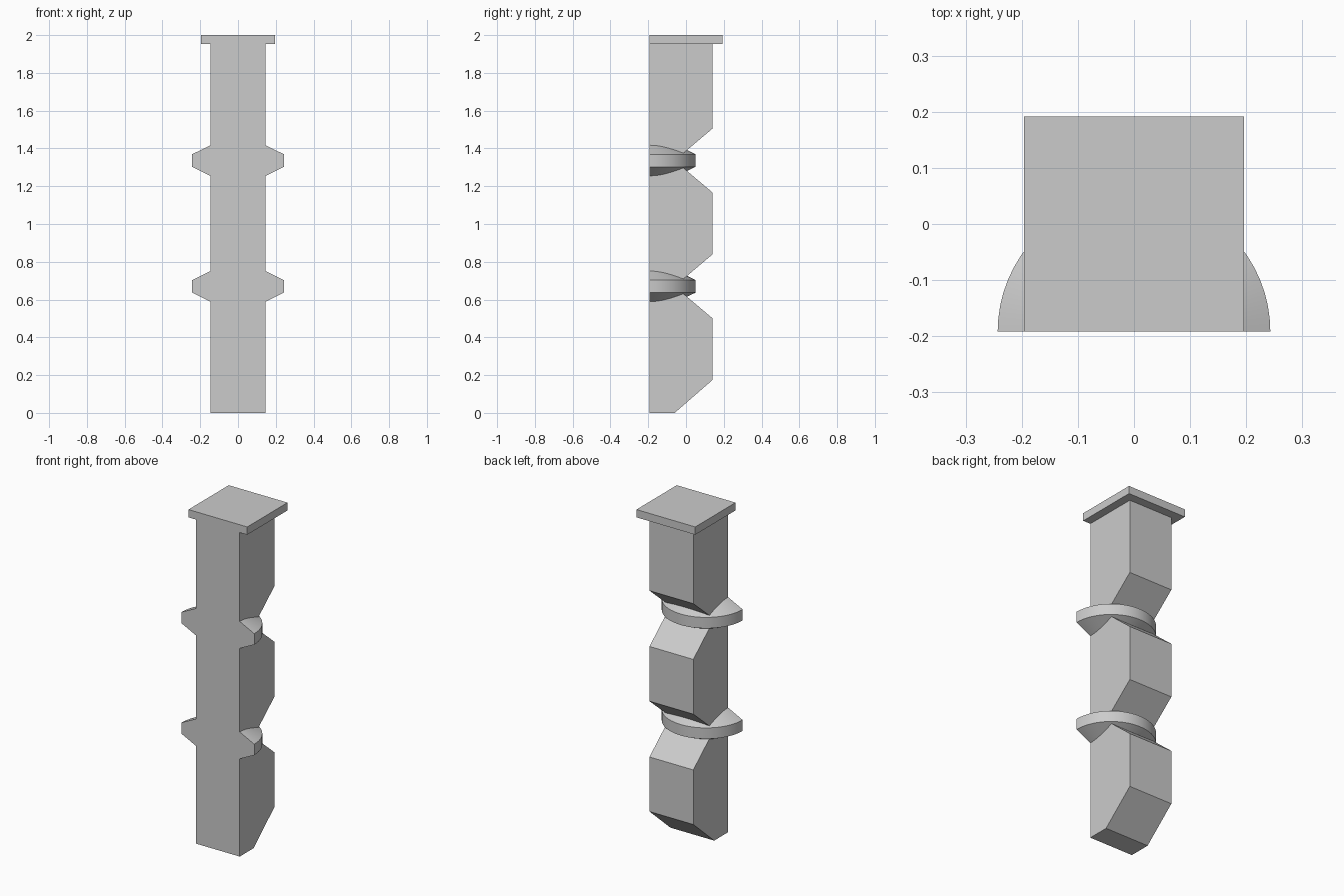
import bpy
import bmesh
from math import pi, radians
from mathutils import Matrix, Vector

cube = bpy.data.objects.get("Cube")
if cube:
    bpy.data.objects.remove(cube, do_unlink=True)

grey = bpy.data.materials.new("light_grey")
grey.use_nodes = True
colour = (0.6, 0.6, 0.6, 1)
grey.diffuse_color = colour
grey.node_tree.nodes["Principled BSDF"].inputs["Base Color"].default_value = colour

FRONT = -0.192      # flat front plane shared by all parts
HALF = 0.146        # half width of the post
HEIGHT = 2.0
CAP = 0.047         # cap thickness
RINGS = (0.67, 1.336)


def finish(name, bm):
    bmesh.ops.recalc_face_normals(bm, faces=bm.faces)
    mesh = bpy.data.meshes.new(name)
    bm.to_mesh(mesh)
    bm.free()
    mesh.materials.append(grey)
    obj = bpy.data.objects.new(name, mesh)
    bpy.context.collection.objects.link(obj)
    return obj


# Post: side profile with V notches in the back, extruded across the width
back, notch, rise = 0.139, -0.06, 0.168
profile = [(FRONT, 0), (notch, 0), (back, 0.173)]
for z in RINGS:
    profile += [(back, z - rise), (notch, z), (back, z + rise)]
profile += [(back, HEIGHT - CAP), (FRONT, HEIGHT - CAP)]
bm = bmesh.new()
side = bm.faces.new([bm.verts.new((-HALF, y, z)) for y, z in profile])
new = bmesh.ops.extrude_face_region(bm, geom=[side])["geom"]
bmesh.ops.translate(bm, vec=(2 * HALF, 0, 0),
                    verts=[v for v in new if isinstance(v, bmesh.types.BMVert)])
finish("post", bm)

# Square cap plate
bm = bmesh.new()
bmesh.ops.create_cube(bm, size=1, matrix=Matrix.Translation((0, 0, HEIGHT - CAP / 2))
                      @ Matrix.Diagonal((0.392, -2 * FRONT, CAP, 1)))
finish("cap_plate", bm)

# Bevelled half rings, swept around the back from the front plane
for name, z in zip(("lower_ring", "upper_ring"), RINGS):
    bm = bmesh.new()
    section = [(HALF, -0.081), (0.243, -0.033), (0.243, 0.033), (HALF, 0.081)]
    face = bm.faces.new([bm.verts.new((r, FRONT, z + h)) for r, h in section])
    end_cap = face.copy()
    bmesh.ops.spin(bm, geom=[face] + face.edges[:] + face.verts[:],
                   cent=Vector((0, FRONT, z)), axis=(0, 0, 1),
                   angle=pi, steps=32, use_duplicate=False)
    bmesh.ops.remove_doubles(bm, verts=bm.verts, dist=0.0001)
    ring = finish(name, bm)
    bpy.ops.object.select_all(action="DESELECT")
    ring.select_set(True)
    bpy.context.view_layer.objects.active = ring
    bpy.ops.object.shade_smooth_by_angle(angle=radians(20))
